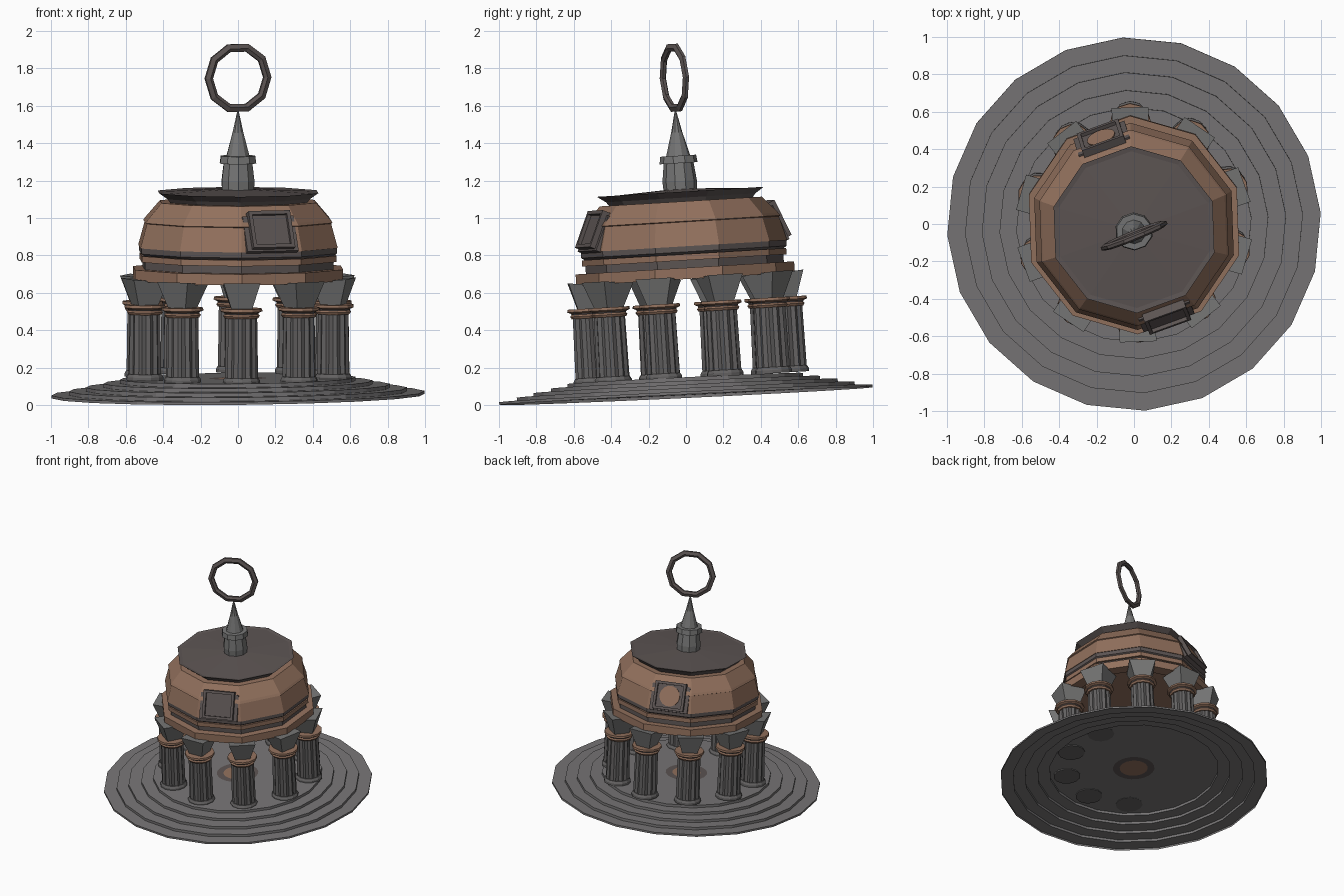
import bpy, bmesh, math
from mathutils import Matrix, Vector

if "Cube" in bpy.data.objects:
    bpy.data.objects.remove(bpy.data.objects["Cube"])


def material(name, rgb):
    m = bpy.data.materials.new(name)
    m.diffuse_color = (*rgb, 1)
    m.use_nodes = True
    m.node_tree.nodes["Principled BSDF"].inputs["Base Color"].default_value = m.diffuse_color
    return m


STONE = material("floor_stone", (0.185, 0.178, 0.181))
PALE = material("pale_grey_stone", (0.18, 0.18, 0.178))
SHAFT = material("column_grey", (0.125, 0.12, 0.12))
DARK = material("dark_brown_grey", (0.108, 0.09, 0.087))
COPPER = material("copper_brown", (0.29, 0.165, 0.11))

# The floor and the building lean slightly differently
BASE = Matrix.Translation((0, 0, 0.0485)) @ Matrix.Rotation(0.0475, 4, 'X') @ Matrix.Rotation(-0.01, 4, 'Y')
UPPER = Matrix.Translation((0, 0.038, 0)) @ Matrix.Rotation(0.06, 4, 'X')


def finish(bm, name, mats, matrix):
    bmesh.ops.recalc_face_normals(bm, faces=bm.faces)
    bm.transform(matrix)
    me = bpy.data.meshes.new(name)
    bm.to_mesh(me)
    bm.free()
    for m in mats:
        me.materials.append(m)
    ob = bpy.data.objects.new(name, me)
    bpy.context.collection.objects.link(ob)
    return ob


def lathe(name, profile, sides, mats, matrix, start=0.0, flute=1.0):
    """profile rows: radius, height, material index of the band up to the next row."""
    bm = bmesh.new()
    rings = []
    for r, z, _ in profile:
        if r == 0:
            rings.append([bm.verts.new((0, 0, z))])
            continue
        ring = []
        for i in range(sides):
            a = math.radians(start) + 2 * math.pi * i / sides
            q = r * (flute if i % 2 else 1)
            ring.append(bm.verts.new((q * math.cos(a), q * math.sin(a), z)))
        rings.append(ring)
    for k in range(len(rings) - 1):
        a, b = rings[k], rings[k + 1]
        for i in range(sides):
            j = (i + 1) % sides
            if len(a) == 1:
                vs = (a[0], b[i], b[j])
            elif len(b) == 1:
                vs = (a[i], a[j], b[0])
            else:
                vs = (a[i], a[j], b[j], b[i])
            bm.faces.new(vs).material_index = profile[k][2]
    return finish(bm, name, mats, matrix)


def box(name, size, centre, mat, matrix):
    bm = bmesh.new()
    bmesh.ops.create_cube(bm, size=1)
    bm.transform(Matrix.Translation(centre) @ Matrix.Diagonal((*size, 1)))
    return finish(bm, name, [mat], matrix)


# Stepped round floor with a copper medallion in the middle
steps, z = [(1.0, 0, 0)], 0.015
radii = [1.0, 0.905, 0.815, 0.72, 0.63]
for i, r in enumerate(radii):
    if i:
        steps.append((r, z, 0))
        z += 0.02
    steps.append((r, z, 0))
steps += [(0.155, z, 1), (0.105, z, 2), (0, z, 2)]
lathe("stepped_floor", steps, 20, [STONE, DARK, COPPER], BASE, 3.4)

# Ten columns with plinth, fluted shaft, copper collar and flared capital
for k in range(10):
    ang = -88 + 36 * k
    M = UPPER @ Matrix.Rotation(math.radians(ang), 4, 'Z') @ Matrix.Translation((0.53, 0, 0))
    lathe(f"column_plinth_{k}", [(0, .145, 0), (.1, .145, 0), (.1, .162, 0), (.09, .178, 0), (0, .178, 0)],
          12, [SHAFT], M)
    lathe(f"column_shaft_{k}", [(.089, .17, 0), (.084, .51, 0)], 24, [SHAFT], M, 0, 0.87)
    lathe(f"column_collar_{k}", [(0, .497, 0), (.09, .497, 0), (.098, .51, 0), (.09, .519, 1), (.093, .526, 0),
                                 (.112, .534, 0), (.11, .549, 0), (0, .549, 0)], 12, [COPPER, DARK], M)
    bm = bmesh.new()
    bmesh.ops.create_cube(bm, size=2)
    for v in bm.verts:
        top = v.co.z > 0
        h = (0.688 if v.co.x > 0 else 0.672) if top else 0.545
        s = 0.098 if top else 0.055
        v.co = Vector((v.co.x * s, v.co.y * s, h))
    finish(bm, f"column_capital_{k}", [PALE], M)

# Ten-sided drum, banded entablature, dome and flat brimmed roof
C, D = 0, 1
lathe("domed_drum", [
    (0, .69, C), (.49, .69, C), (.50, .675, C), (.585, .675, C), (.585, .735, C),
    (.53, .735, D), (.53, .775, C), (.547, .775, C), (.547, .808, C), (.532, .808, D),
    (.55, .82, D), (.55, .85, C), (.555, .85, C), (.518, .98, C), (.526, .984, C),
    (.515, 1.0, C), (.435, 1.09, C), (.385, 1.09, D), (.40, 1.11, D), (.447, 1.142, D),
    (.42, 1.138, D), (0, 1.16, D)], 10, [COPPER, DARK], UPPER, -88)

# Slanted framed windows on the front and back faces of the dome
for side, ang in (("front", -70), ("back", 110)):
    # local x runs along the face, y up the slope, z outward
    W = (UPPER @ Matrix.Rotation(math.radians(ang + 90), 4, 'Z') @ Matrix.Translation((0, -0.49, 0.955))
         @ Matrix.Rotation(math.radians(90 - 24), 4, 'X'))
    box(f"{side}_window_backing", (0.29, 0.20, 0.06), (0, -0.015, -0.015), DARK, W)
    box(f"{side}_window_panel", (0.21, 0.18, 0.06), (0, 0, -0.005), DARK, W)
    for s in (-1, 1):
        box(f"{side}_window_post_{s}", (0.02, 0.20, 0.09), (s * 0.108, 0, -0.0), DARK, W)
        box(f"{side}_window_rail_{s}", (0.236, 0.02, 0.09), (0, s * 0.095, -0.0), DARK, W)
    if side == "back":
        lathe("back_window_disc", [(.078, .02, 0), (.078, .031, 0), (0, .031, 0)], 14, [COPPER], W)

# Finial: pedestal, collar and spike
lathe("finial", [(.088, 1.13, 0), (.092, 1.20, 0), (.08, 1.295, 0), (.102, 1.295, 0), (.096, 1.335, 0),
                 (.064, 1.335, 0), (.03, 1.46, 0), (.004, 1.575, 0), (0, 1.575, 0)], 10, [PALE], UPPER, -88)

# Upright ring on top
bm = bmesh.new()
N, section = 10, [(.19, -.008), (.19, .008), (.165, .018), (.147, .008), (.147, -.008), (.165, -.018)]
loops = []
for i in range(N):
    a = 2 * math.pi * i / N
    loops.append([bm.verts.new((r * math.cos(a), d, r * math.sin(a))) for r, d in section])
for i in range(N):
    a, b = loops[i], loops[(i + 1) % N]
    for j in range(6):
        n = (j + 1) % 6
        bm.faces.new((a[j], a[n], b[n], b[j]))
finish(bm, "top_ring", [DARK],
       UPPER @ Matrix.Translation((0, 0.005, 1.752)) @ Matrix.Rotation(math.radians(22), 4, 'Z'))
